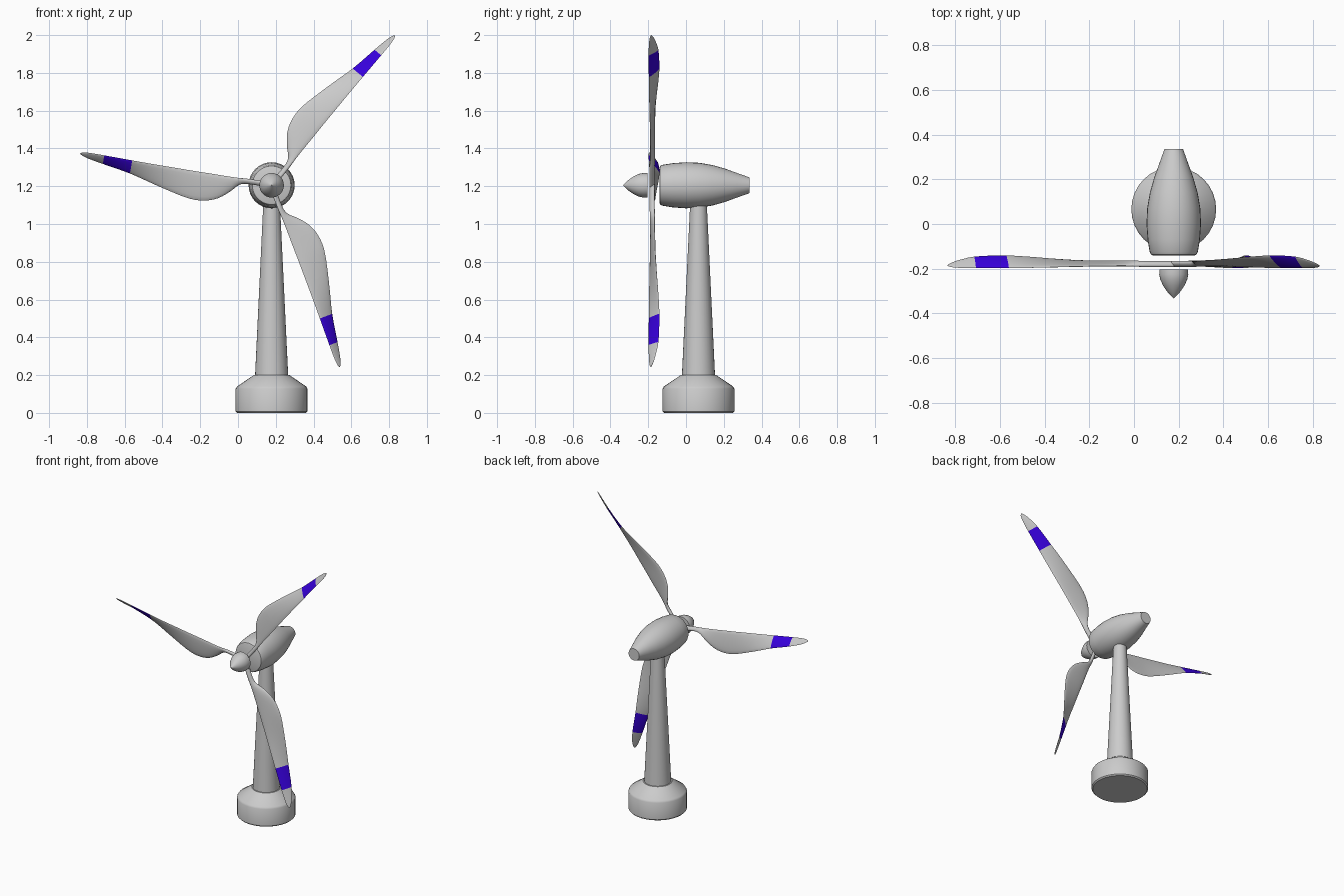
import bpy, math
from mathutils import Vector

if "Cube" in bpy.data.objects:
    bpy.data.objects.remove(bpy.data.objects["Cube"])

AX, HUB_Z, TOWER_Y = 0.178, 1.205, 0.066


def make_object(name, verts, faces, angle=35):
    mesh = bpy.data.meshes.new(name)
    mesh.from_pydata(verts, [], faces)
    mesh.update()
    obj = bpy.data.objects.new(name, mesh)
    bpy.context.collection.objects.link(obj)
    bpy.ops.object.select_all(action='DESELECT')
    obj.select_set(True)
    bpy.context.view_layer.objects.active = obj
    bpy.ops.object.mode_set(mode='EDIT')
    bpy.ops.mesh.select_all(action='SELECT')
    bpy.ops.mesh.normals_make_consistent(inside=False)
    bpy.ops.object.mode_set(mode='OBJECT')
    bpy.ops.object.shade_smooth_by_angle(angle=math.radians(angle))
    return obj


def loft(name, rings, angle=35):
    """Skin a list of equal point rings and cap both ends."""
    n = len(rings[0])
    verts = [p for ring in rings for p in ring]
    faces = [(k * n + i, k * n + (i + 1) % n,
              (k + 1) * n + (i + 1) % n, (k + 1) * n + i)
             for k in range(len(rings) - 1) for i in range(n)]
    faces.append(tuple(range(n)))
    faces.append(tuple(range(len(verts) - n, len(verts))))
    return make_object(name, verts, faces, angle)


def lathe(name, profile, centre, axis, n=32, angle=35):
    """Revolve (distance along axis, radius) pairs about z or y."""
    rings = []
    for d, r in profile:
        ring = []
        for i in range(n):
            a = 2 * math.pi * i / n
            c, s = r * math.cos(a), r * math.sin(a)
            off = Vector((c, s, d)) if axis == 'z' else Vector((c, d, s))
            ring.append(Vector(centre) + off)
        rings.append(ring)
    return loft(name, rings, angle)


def catmull(rows, u):
    """Smoothly interpolate table rows at the first-column value u."""
    k = max(i for i in range(len(rows) - 1) if rows[i][0] <= u)
    a, b = rows[k], rows[k + 1]
    p, q = rows[max(k - 1, 0)], rows[min(k + 2, len(rows) - 1)]
    h = b[0] - a[0]
    t = (u - a[0]) / h
    out = []
    for j in range(1, len(a)):
        m0 = (b[j] - p[j]) / (b[0] - p[0]) * h
        m1 = (q[j] - a[j]) / (q[0] - a[0]) * h
        out.append((2 * t**3 - 3 * t**2 + 1) * a[j] + (t**3 - 2 * t**2 + t) * m0
                   + (3 * t**2 - 2 * t**3) * b[j] + (t**3 - t**2) * m1)
    return out


# Base and tower
lathe("base", [(0, 0.182), (0.008, 0.19), (0.128, 0.19), (0.14, 0.183),
               (0.192, 0.106), (0.2, 0.095)], (AX, TOWER_Y, 0), 'z')
lathe("tower", [(0.19, 0.088), (1.13, 0.043)], (AX, TOWER_Y, 0), 'z')

# Nacelle and nose cone
lathe("nacelle", [(-0.14, 0.095), (-0.137, 0.102), (-0.125, 0.108), (-0.07, 0.117),
                  (0.0, 0.122), (0.07, 0.119), (0.14, 0.107), (0.21, 0.087),
                  (0.27, 0.065), (0.335, 0.042)], (AX, 0, HUB_Z), 'y')
lathe("nose_cone", [(-0.204, 0.064), (-0.225, 0.065), (-0.25, 0.06), (-0.275, 0.048),
                    (-0.30, 0.032), (-0.32, 0.014), (-0.333, 0.001)],
      (AX, 0, HUB_Z), 'y')

# Blade stations: span, front edge offset, back edge offset, front y, back y, thickness
STATIONS = [
    (0.0, -0.013, 0.013, -0.190, -0.168, 0.022),
    (0.13, -0.011, 0.012, -0.190, -0.168, 0.022),
    (0.17, -0.010, 0.026, -0.188, -0.167, 0.020),
    (0.21, -0.009, 0.068, -0.187, -0.166, 0.018),
    (0.27, -0.008, 0.115, -0.187, -0.166, 0.016),
    (0.34, -0.008, 0.139, -0.188, -0.165, 0.015),
    (0.42, -0.007, 0.141, -0.190, -0.163, 0.014),
    (0.54, -0.007, 0.116, -0.193, -0.155, 0.013),
    (0.65, -0.007, 0.088, -0.196, -0.146, 0.012),
    (0.75, -0.008, 0.062, -0.197, -0.141, 0.011),
    (0.90, -0.010, 0.036, -0.198, -0.146, 0.010),
    (0.98, -0.010, 0.021, -0.196, -0.164, 0.008),
    (1.015, -0.006, 0.010, -0.192, -0.177, 0.005),
    (1.027, 0.000, 0.003, -0.187, -0.184, 0.002),
]
BAND = (0.75, 0.90)

blue = bpy.data.materials.new("blue_band")
blue.diffuse_color = (0.04, 0.0, 0.75, 1)
blue.use_nodes = True
blue.node_tree.nodes["Principled BSDF"].inputs["Base Color"].default_value = blue.diffuse_color
grey = bpy.data.materials.new("blade_grey")
grey.diffuse_color = (0.8, 0.8, 0.8, 1)
grey.use_nodes = True
grey.node_tree.nodes["Principled BSDF"].inputs["Base Color"].default_value = grey.diffuse_color

# Span samples: three steps between each pair of stations
spans = []
for a, b in zip(STATIONS, STATIONS[1:]):
    spans += [a[0] + (b[0] - a[0]) * t / 3 for t in range(3)]
spans.append(STATIONS[-1][0])

# Three twisted blades with a coloured band near the tip
N = 16
for number in range(3):
    ang = math.radians(50.5 + 120 * number)
    along = Vector((math.cos(ang), 0, math.sin(ang)))
    across = Vector((-math.sin(ang), 0, math.cos(ang)))
    rings = []
    for u in spans:
        row = STATIONS[-1][1:] if u == spans[-1] else catmull(STATIONS, u)
        v0, v1, y0, y1, thick = row
        front = across * v0 + Vector((0, y0, 0))
        back = across * v1 + Vector((0, y1, 0))
        mid, half = (front + back) / 2, (back - front) / 2
        normal = half.cross(along).normalized() * thick / 2
        origin = Vector((AX, 0, HUB_Z)) + along * u + mid
        rings.append([origin + half * math.cos(2 * math.pi * i / N)
                      + normal * math.sin(2 * math.pi * i / N) for i in range(N)])
    blade = loft(f"blade_{number + 1}", rings, 60)
    blade.data.materials.append(grey)
    blade.data.materials.append(blue)
    for face in blade.data.polygons:
        span = (face.center - Vector((AX, 0, HUB_Z))).dot(along)
        face.material_index = int(BAND[0] < span < BAND[1])
